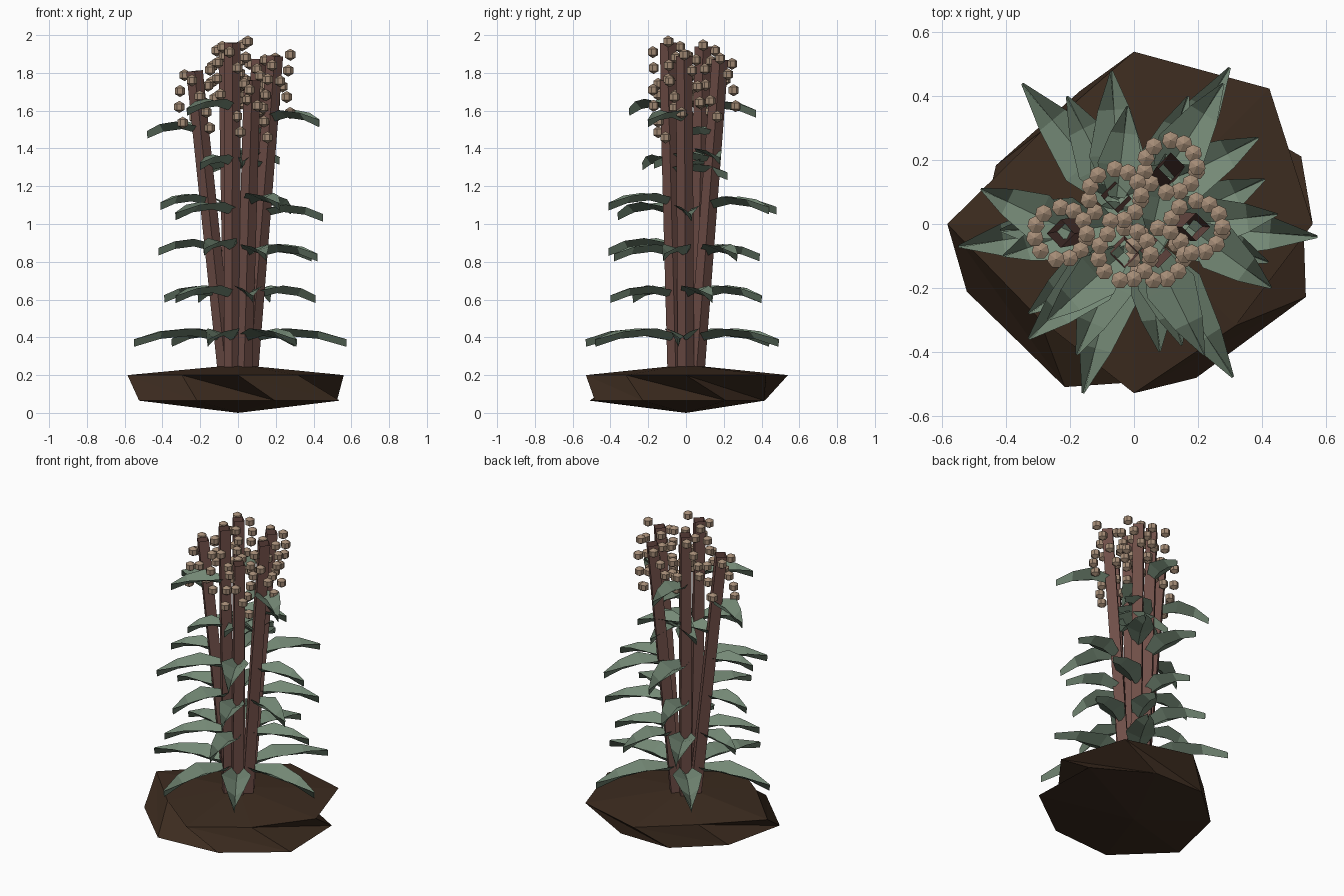
import bpy, bmesh, math
from mathutils import Vector, Matrix

if "Cube" in bpy.data.objects:
    bpy.data.objects.remove(bpy.data.objects["Cube"])


def material(name, rgb):
    m = bpy.data.materials.new(name)
    m.diffuse_color = (*rgb, 1)
    m.use_nodes = True
    m.node_tree.nodes["Principled BSDF"].inputs["Base Color"].default_value = m.diffuse_color
    return m


SOIL = material("dark soil", (0.046, 0.025, 0.014))
STEM = material("red brown stem", (0.16, 0.077, 0.064))
LEAF = material("dusty green leaf", (0.175, 0.25, 0.18))
SEED = material("tan seed", (0.37, 0.26, 0.18))


def finish(name, bm, mat, recalc=True):
    if recalc:
        bmesh.ops.recalc_face_normals(bm, faces=bm.faces[:])
    me = bpy.data.meshes.new(name)
    bm.to_mesh(me)
    bm.free()
    me.materials.append(mat)
    ob = bpy.data.objects.new(name, me)
    bpy.context.collection.objects.link(ob)


# Soil clod: two staggered eight-sided rings between a low peak and a bottom point
bm = bmesh.new()
upper_r = [0.56, 0.60, 0.54, 0.41, 0.585, 0.42, 0.53, 0.45]
lower_r = [0.565, 0.45, 0.45, 0.47, 0.565, 0.555, 0.52, 0.585]


def ring(radii, z, shift):
    return [bm.verts.new((r * math.cos(math.radians(45 * i + shift)),
                          r * math.sin(math.radians(45 * i + shift)), z))
            for i, r in enumerate(radii)]


up, low = ring(upper_r, 0.2, 0), ring(lower_r, 0.065, 22)
peak, foot = bm.verts.new((0, 0, 0.255)), bm.verts.new((0, 0, 0))
for i in range(8):
    j = (i + 1) % 8
    bm.faces.new((up[i], up[j], peak))
    bm.faces.new((low[j], low[i], foot))
    bm.faces.new((low[i], low[j], up[i]))
    bm.faces.new((up[i], low[j], up[j]))
finish("soil_clod", bm, SOIL)

# Six leaning stems: open four-sided tubes, 60 degrees apart
TOPS = [(0.195, -0.01, 1.89), (0.115, 0.18, 1.87), (-0.06, 0.09, 1.94),
        (-0.23, -0.03, 1.81), (-0.03, -0.095, 1.96), (0.075, -0.095, 1.76)]
stems = []
for i, top in enumerate(TOPS):
    a = math.radians(60 * i)
    stems.append((Vector((0.062 * math.cos(a), 0.062 * math.sin(a), 0.2)), Vector(top)))


def on_stem(i, z):
    a, b = stems[i]
    return a.lerp(b, (z - a.z) / (b.z - a.z))


bm = bmesh.new()
for a, b in stems:
    d = b - a
    rot = Vector((0, 0, 1)).rotation_difference(d).to_matrix().to_4x4()
    bmesh.ops.create_cone(bm, cap_ends=False, segments=4, radius1=0.044, radius2=0.044,
                          depth=d.length, matrix=Matrix.Translation((a + b) / 2) @ rot)
finish("stems", bm, STEM)

# Seed heads: small faceted seeds spiralling round each stem tip
bm = bmesh.new()
for a, b in stems:
    for k in range(12):
        ang = math.radians(130 * k)
        p = b + Vector((0.082 * math.cos(ang), 0.082 * math.sin(ang), 0.006 - 0.028 * k))
        bmesh.ops.create_uvsphere(bm, u_segments=7, v_segments=3, radius=0.032,
                                  matrix=Matrix.Translation(p))
finish("seeds", bm, SEED)

# Leaves: arched V-folded blades, in tiers. Each is (stem, tip x, tip y, root height)
LEAVES = [
    (0, 0.575, -0.04, 0.41), (1, 0.30, 0.49, 0.41), (2, -0.35, 0.44, 0.41),
    (3, -0.55, -0.07, 0.41), (4, -0.16, -0.53, 0.41), (5, 0.31, -0.48, 0.41),
    (0, 0.41, 0.14, 0.64), (1, 0.17, 0.40, 0.64), (2, -0.21, 0.40, 0.64),
    (3, -0.39, 0.05, 0.64), (4, -0.33, -0.28, 0.64), (5, 0.08, -0.40, 0.64),
    (0, 0.42, -0.12, 0.86), (1, 0.39, 0.27, 0.86), (2, -0.10, 0.39, 0.86),
    (3, -0.42, -0.02, 0.89), (4, -0.18, -0.41, 0.89), (5, 0.15, -0.38, 0.86),
    (0, 0.45, 0.03, 1.07), (1, 0.28, 0.44, 1.11), (2, -0.07, 0.48, 1.11),
    (3, -0.41, -0.10, 1.13), (4, -0.33, -0.36, 1.08), (5, 0.22, -0.41, 1.13),
    (0, -0.16, 0.12, 1.32), (1, 0.02, -0.17, 1.35), (2, 0.22, 0.18, 1.37),
    (3, 0.14, 0.03, 1.31), (4, -0.20, -0.23, 1.34), (5, 0.10, 0.22, 1.29),
    (0, 0.43, -0.20, 1.57), (2, -0.02, 0.37, 1.62), (3, -0.48, 0.11, 1.51),
    (4, -0.27, -0.30, 1.63), (1, 0.05, -0.05, 1.49),
]
# share of length, half width, rim height
SECTIONS = [(0.0, 0.03, 0.008), (0.35, 0.088, 0.038), (0.7, 0.052, 0.022), (1.0, 0.004, -0.02)]
bm = bmesh.new()
for s, x, y, z in LEAVES:
    root = on_stem(s, z)
    out = Vector((x, y, z)) - root
    size = min(1.0, 0.45 + out.length * 1.3)
    side = Vector((-out.y, out.x, 0)).normalized()
    rows = []
    for t, w, h in SECTIONS:
        c = root + out * t + Vector((0, 0, h * size))
        keel = c - Vector((0, 0, 0.04))
        rows.append([bm.verts.new(p) for p in (c - side * w * size, keel, c + side * w * size)])
    for r0, r1 in zip(rows, rows[1:]):
        for k in range(2):
            bm.faces.new((r0[k], r1[k], r1[k + 1], r0[k + 1]))
finish("leaves", bm, LEAF, recalc=False)
